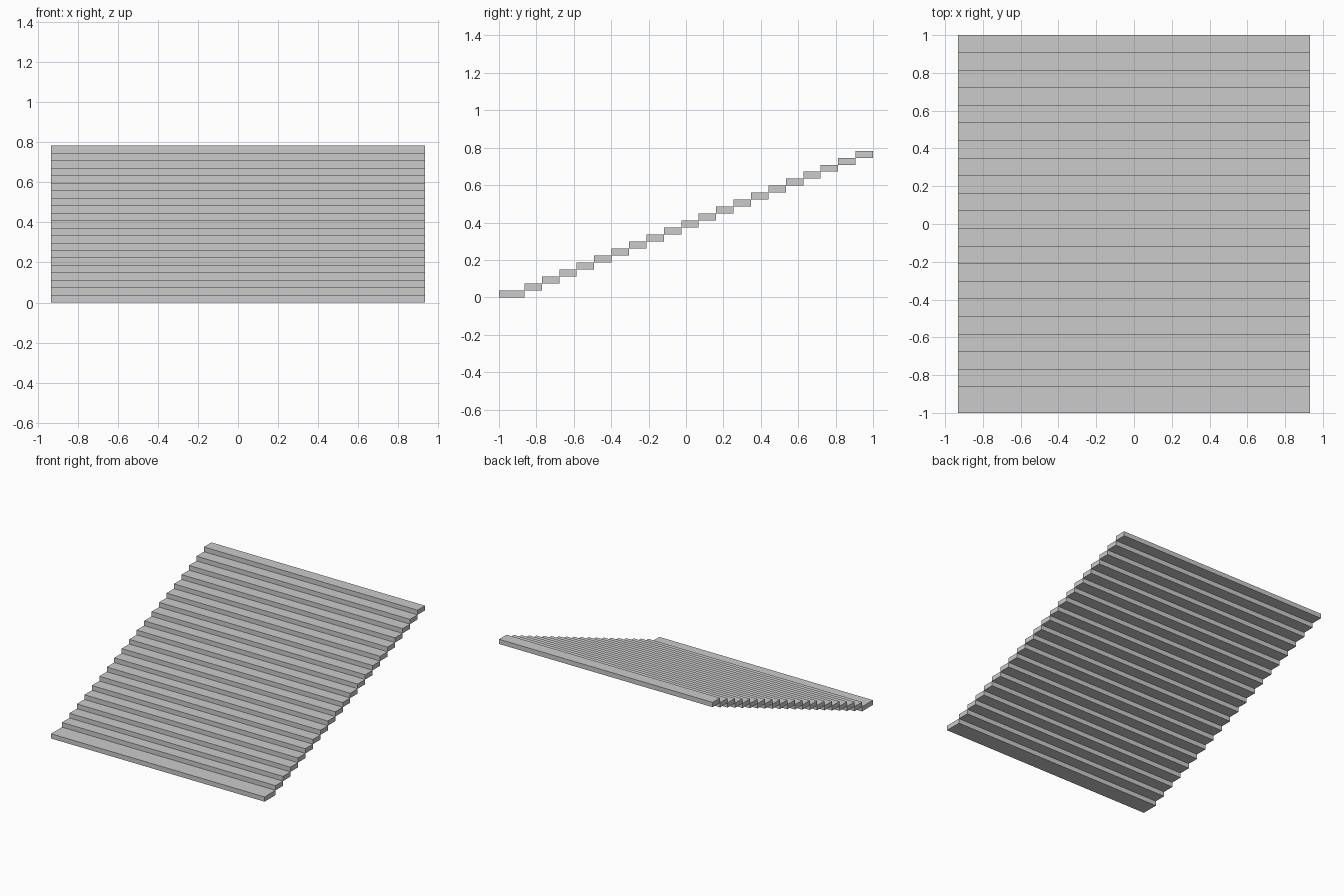
import bpy

if "Cube" in bpy.data.objects:
    bpy.data.objects.remove(bpy.data.objects["Cube"])

STEPS = 21
WIDTH = 1.865          # stair width along x
RISE = 0.0373          # height of each slab
RUN = 0.0932           # depth of each regular tread
FIRST_DEPTH = 2.0 - RUN * (STEPS - 1)   # deeper bottom tread


def slab(name, y0, y1, z0, z1):
    """Box spanning the full stair width."""
    bpy.ops.mesh.primitive_cube_add(size=1, location=(0, (y0 + y1) / 2, (z0 + z1) / 2))
    ob = bpy.context.object
    ob.name = name
    ob.scale = (WIDTH, y1 - y0, z1 - z0)
    bpy.ops.object.transform_apply(location=False, rotation=False, scale=True)
    return ob


# Bottom tread
slab("bottom_step", -1.0, -1.0 + FIRST_DEPTH, 0.0, RISE)

# Floating treads climbing towards the back
for i in range(1, STEPS):
    y = -1.0 + FIRST_DEPTH + (i - 1) * RUN
    slab(f"step_{i + 1:02d}", y, y + RUN, i * RISE, (i + 1) * RISE)
